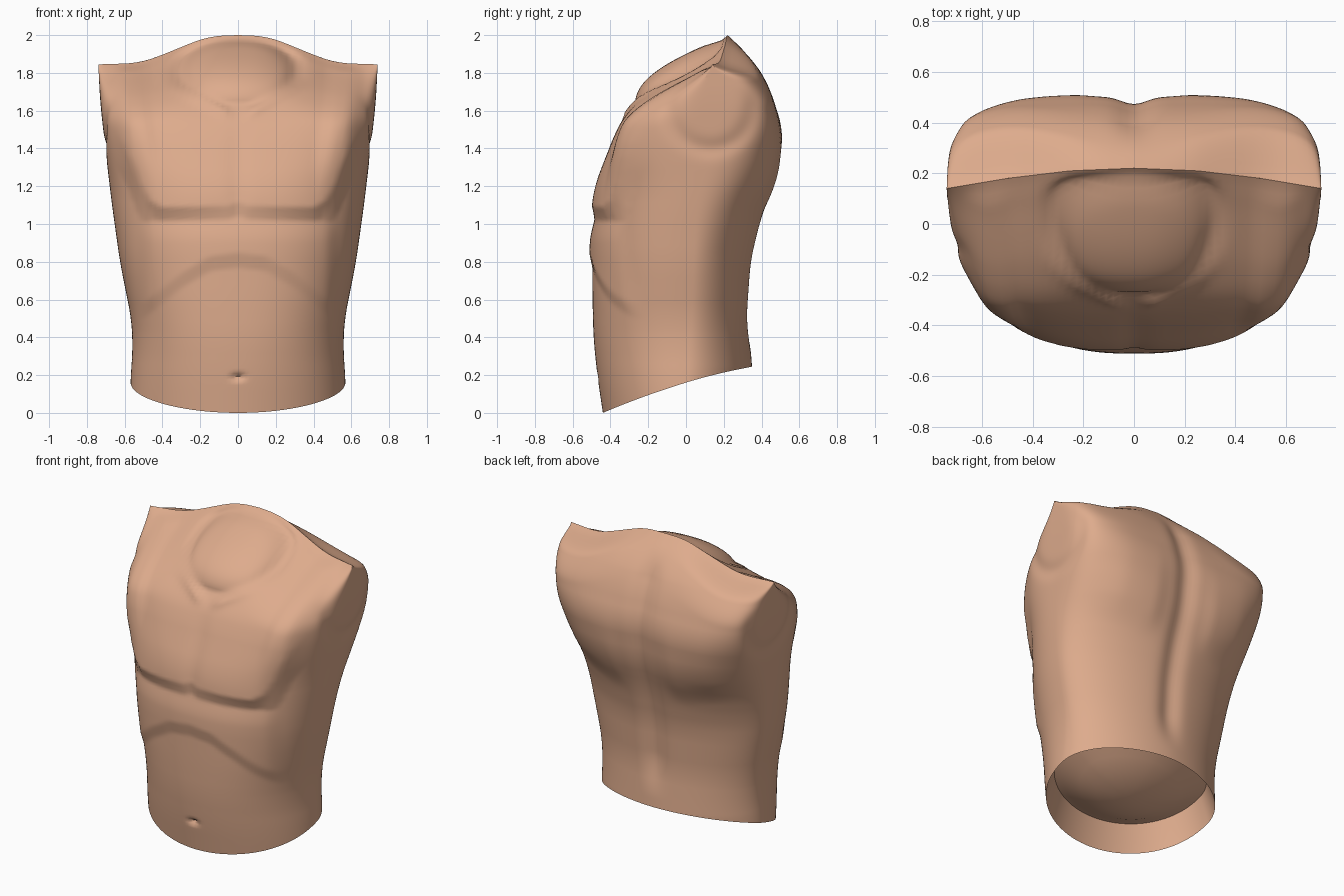
import bpy, bmesh, math

if "Cube" in bpy.data.objects:
    bpy.data.objects.remove(bpy.data.objects["Cube"])

ROWS, COLS = 130, 168


def table(pts, v):
    """Linear lookup through a short profile."""
    if v <= pts[0][0]:
        return pts[0][1]
    for (a, p), (b, q) in zip(pts, pts[1:]):
        if v <= b:
            return p + (q - p) * (v - a) / (b - a)
    return pts[-1][1]


def soft(pts, v, blur=.07):
    """Profile lookup with rounded corners."""
    lo, hi = pts[0][0], pts[-1][0]
    v = min(hi, max(lo, v))
    w = min(blur, v - lo, hi - v)
    return sum(table(pts, v + w * k) for k in (-1, -.6, -.2, .2, .6, 1)) / 6


def ramp(a, b, v):
    return min(1, max(0, (v - a) / (b - a)))


def step(a, b, v):
    k = ramp(a, b, v)
    return k * k * (3 - 2 * k)


def bell(v, width):
    return math.exp(-(v / width) ** 2)


# Body profiles against height
WIDTH = [(0, .57), (.16, .57), (.35, .557), (.5, .565), (.8, .625), (1.1, .667),
         (1.4, .703), (1.65, .73), (1.85, .74), (2, .74)]
FRONT = [(0, -.44), (.2, -.47), (.4, -.49), (.6, -.495), (.9, -.495), (1.05, -.475),
         (1.2, -.46), (1.35, -.415), (1.5, -.365), (1.6, -.3), (1.7, -.2), (1.8, -.08), (1.9, .07), (2, .22)]
BACK = [(.24, .35), (.5, .33), (.8, .35), (1.02, .4), (1.25, .48), (1.5, .51),
        (1.72, .445), (1.87, .36), (2, .22)]
MIDDLE = [(0, 0), (.5, .03), (.8, .04), (1.2, .06), (1.6, .12), (1.85, .18), (2, .22)]
FRONT_SQUARE = [(0, 2), (.2, 2.1), (.55, 2.35), (1.2, 2.4), (1.4, 3.1), (1.7, 4), (2, 4)]
BACK_SQUARE = [(0, 1.85), (.9, 1.9), (1.1, 2.2), (1.3, 3), (1.5, 4.1), (1.65, 5), (1.85, 7), (2, 7)]
# Lines against distance from the centre
SHOULDER_TOP = [(0, 2), (.15, 1.995), (.27, 1.95), (.4, 1.895), (.52, 1.852), (.74, 1.845)]
RIDGE = [(0, .22), (.25, .21), (.5, .18), (.74, .14)]
CHEST_EDGE = [(0, 1.12), (.05, 1.095), (.41, 1.09), (.47, 1.13), (.52, 1.22), (.58, 1.38), (.66, 1.52)]
RIB_ARCH = [(0, .85), (.15, .83), (.3, .74), (.5, .58)]


def hem(x, y):
    return .1365 + .31 * y + .024 * (x / .57) ** 2


def front_relief(x, z):
    """Offset of the front surface, negative is outwards."""
    a = abs(x)
    d = (z - table(CHEST_EDGE, a)) * (1 - .6 * step(.4, .52, a))
    out = 0
    # chest plates with an undercut edge
    out -= (.025 + .05 * min(a, .45)) * ramp(-.075, 0, d) * (1 - .8 * step(0, .4, d)) * (1 - step(.56, .68, a))
    # rib arch
    r = table(RIB_ARCH, a)
    out -= .017 * ramp(r - .08, r, z) * (1 - step(.9, 1.1, z)) * (1 - step(.46, .54, a))
    # breast bone
    out += .008 * bell(x, .05) * step(1.05, 1.15, z) * (1 - step(1.4, 1.6, z))
    # collar bones
    line = 1.59 + (a - .06) * .55
    out -= .022 * bell(z - line, .03) * step(.02, .09, a) * (1 - step(.26, .37, a))
    # neck socket with a domed stump
    n = math.hypot(x / .31, (z - 1.81) / .175)
    if n < 1:
        out -= .09 * (1 - n * n)
    out += .045 * bell(n - 1, .14) * step(1.66, 1.8, z)
    # navel
    return out + .03 * bell(x, .028) * bell(z - .19, .015)


def back_relief(x, z):
    """Offset of the back surface, positive is outwards."""
    a = abs(x)
    # spine groove
    out = -.03 * bell(x, .07) * step(.3, .6, z) * (1 - step(1.75, 1.95, z))
    # shoulder blades
    edge = 1.1 + .25 * max(0, a - .28)
    out += .014 * step(edge - .12, edge + .06, z) * (1 - step(1.2, 1.7, z)) \
        * step(.12, .24, a) * (1 - step(.42, .62, a))
    return out


def torso_point(t, angle):
    c, s = math.cos(angle), math.sin(angle)
    front = s < 0
    x, y, z = 0, .4 * s, 1.9 * t
    for _ in range(6):
        n = soft(FRONT_SQUARE if front else BACK_SQUARE, z)
        r = (abs(c) ** n + abs(s) ** n) ** (-1 / n)
        x = soft(WIDTH, z) * r * c
        top = soft(SHOULDER_TOP, abs(x))
        z = hem(x, y) * (1 - t) + top * t
        # the shoulder closes gently in front and sharply behind
        level = z + (2 - top) * step(.8 if front else .945, 1, t)
        mid = soft(MIDDLE, level)
        reach = soft(FRONT if front else BACK, level)
        y = mid + (reach - mid) * r * abs(s)
    y += (table(RIDGE, abs(x)) - .22) * step(.85, 1, t)
    fade = (1 - step(.97, 1, t)) * step(.05, .35, abs(s))
    y += fade * (front_relief(x, z) if front else back_relief(x, z))
    # arm sockets with a domed stump
    ring = math.hypot((y - .13) / .22, (z - 1.62) / .22)
    x -= math.copysign(.012 * bell(ring - 1, .22) * step(.6, .7, abs(x)) * (1 - step(.85, .93, t)), x)
    return x, y, z


bm = bmesh.new()
rings = []
for i in range(ROWS + 1):
    t = i / ROWS
    rings.append([bm.verts.new(torso_point(t, 2 * math.pi * j / COLS)) for j in range(COLS)])

# Recessed waist cap: rim, inner wall, then a dome
rim = [v.co.copy() for v in rings[0]]
for scale, depth in [(.97, .06), (.9, .17), (.8, .15), (.6, .095), (.4, .06), (.2, .04), (.04, .035)]:
    rings.insert(0, [])
    for p in rim:
        x, y = p.x * scale, -.045 + (p.y + .045) * scale
        rings[0].append(bm.verts.new((x, y, hem(x, y) + depth)))

for low, high in zip(rings, rings[1:]):
    for j in range(COLS):
        k = (j + 1) % COLS
        bm.faces.new((low[j], low[k], high[k], high[j]))
bm.faces.new(list(reversed(rings[0])))
bmesh.ops.remove_doubles(bm, verts=bm.verts, dist=.0015)
bmesh.ops.recalc_face_normals(bm, faces=bm.faces)

mesh = bpy.data.meshes.new("torso")
bm.to_mesh(mesh)
bm.free()
torso = bpy.data.objects.new("torso", mesh)
bpy.context.collection.objects.link(torso)

skin = bpy.data.materials.new("skin tan")
skin.diffuse_color = (.73, .41, .265, 1)
skin.use_nodes = True
skin.node_tree.nodes["Principled BSDF"].inputs["Base Color"].default_value = skin.diffuse_color
mesh.materials.append(skin)

bpy.context.view_layer.objects.active = torso
torso.select_set(True)
bpy.ops.object.shade_smooth_by_angle(angle=math.radians(50))
